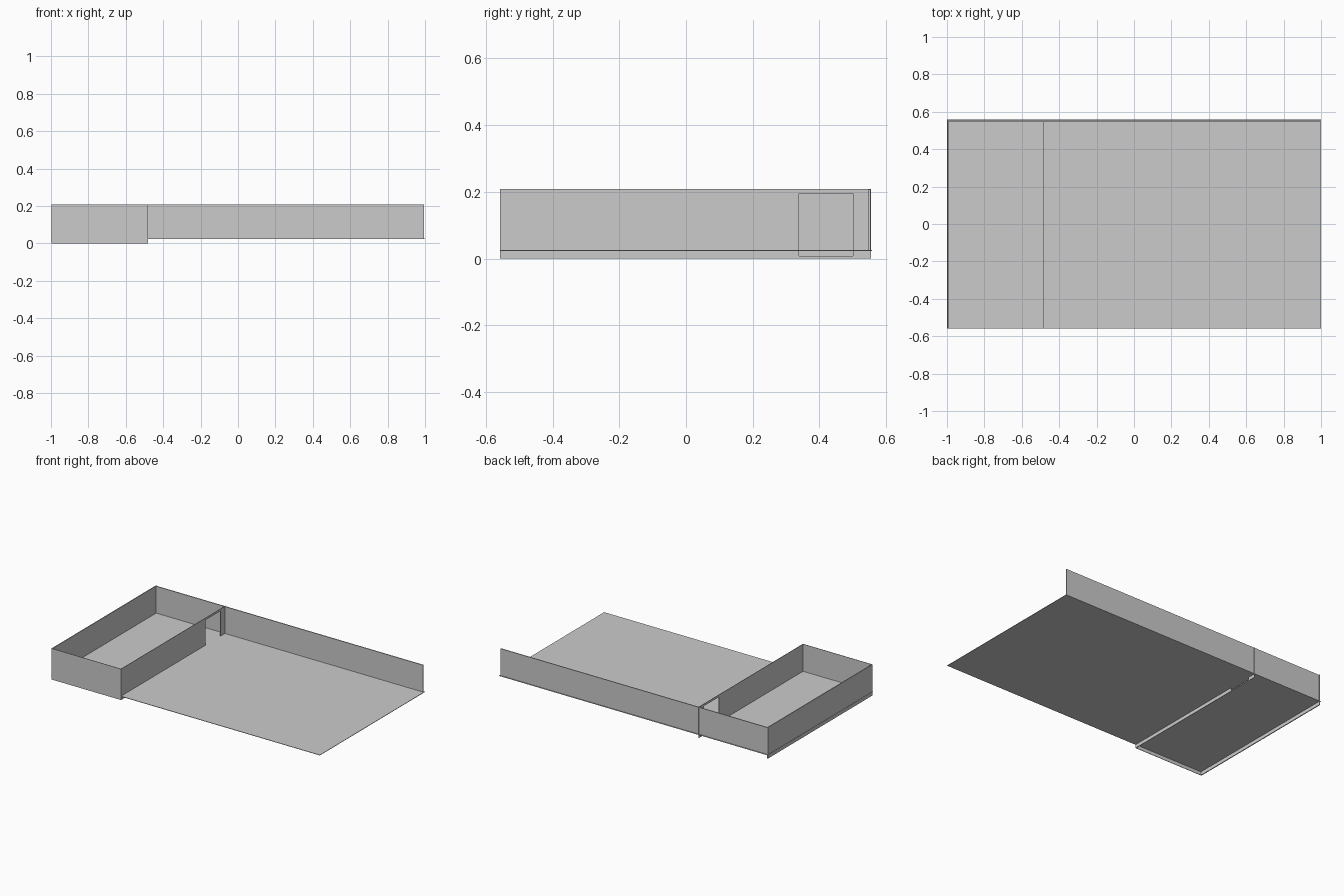
import bpy, bmesh

if "Cube" in bpy.data.objects:
    bpy.data.objects.remove(bpy.data.objects["Cube"])


def slab(name, x, y, z):
    """Axis-aligned slab from (min, max) ranges."""
    bm = bmesh.new()
    bmesh.ops.create_cube(bm, size=1)
    for v in bm.verts:
        v.co = [r[0] if c < 0 else r[1] for c, r in zip(v.co, (x, y, z))]
    mesh = bpy.data.meshes.new(name)
    bm.to_mesh(mesh)
    bm.free()
    obj = bpy.data.objects.new(name, mesh)
    bpy.context.collection.objects.link(obj)
    return obj


FRONT, BACK = -0.558, 0.555
WALL_Z = (0.0, 0.209)   # side walls drop slightly below the floor
T = 0.003               # thin panel thickness

# Floor sheet and the long back wall standing on it
slab("floor", (-1, 1), (FRONT, 0.558), (0.023, 0.026))
slab("back_wall", (-0.998, 0.995), (0.547, 0.553), (0.025, 0.207))

# Room enclosure at the left end
slab("left_wall", (-0.998, -0.992), (FRONT, BACK), WALL_Z)
slab("front_wall", (-0.998, -0.48), (FRONT, FRONT + T), WALL_Z)

# Partition with a doorway: outline plus hole, filled and extruded
bm = bmesh.new()
for y0, y1, z0, z1 in ((FRONT, BACK, *WALL_Z), (0.338, 0.50, 0.008, 0.195)):
    loop = [bm.verts.new((-0.48 - T, y, z))
            for y, z in ((y0, z0), (y1, z0), (y1, z1), (y0, z1))]
    for i in range(4):
        bm.edges.new((loop[i], loop[(i + 1) % 4]))
bmesh.ops.triangle_fill(bm, edges=bm.edges[:], use_beauty=True)
ext = bmesh.ops.extrude_face_region(bm, geom=bm.faces[:], use_keep_orig=True)
new_verts = [g for g in ext["geom"] if isinstance(g, bmesh.types.BMVert)]
bmesh.ops.translate(bm, verts=new_verts, vec=(T, 0, 0))
bmesh.ops.recalc_face_normals(bm, faces=bm.faces[:])
bmesh.ops.dissolve_limit(bm, angle_limit=0.01, verts=bm.verts[:], edges=bm.edges[:])
mesh = bpy.data.meshes.new("partition_wall")
bm.to_mesh(mesh)
bm.free()
bpy.context.collection.objects.link(bpy.data.objects.new("partition_wall", mesh))
